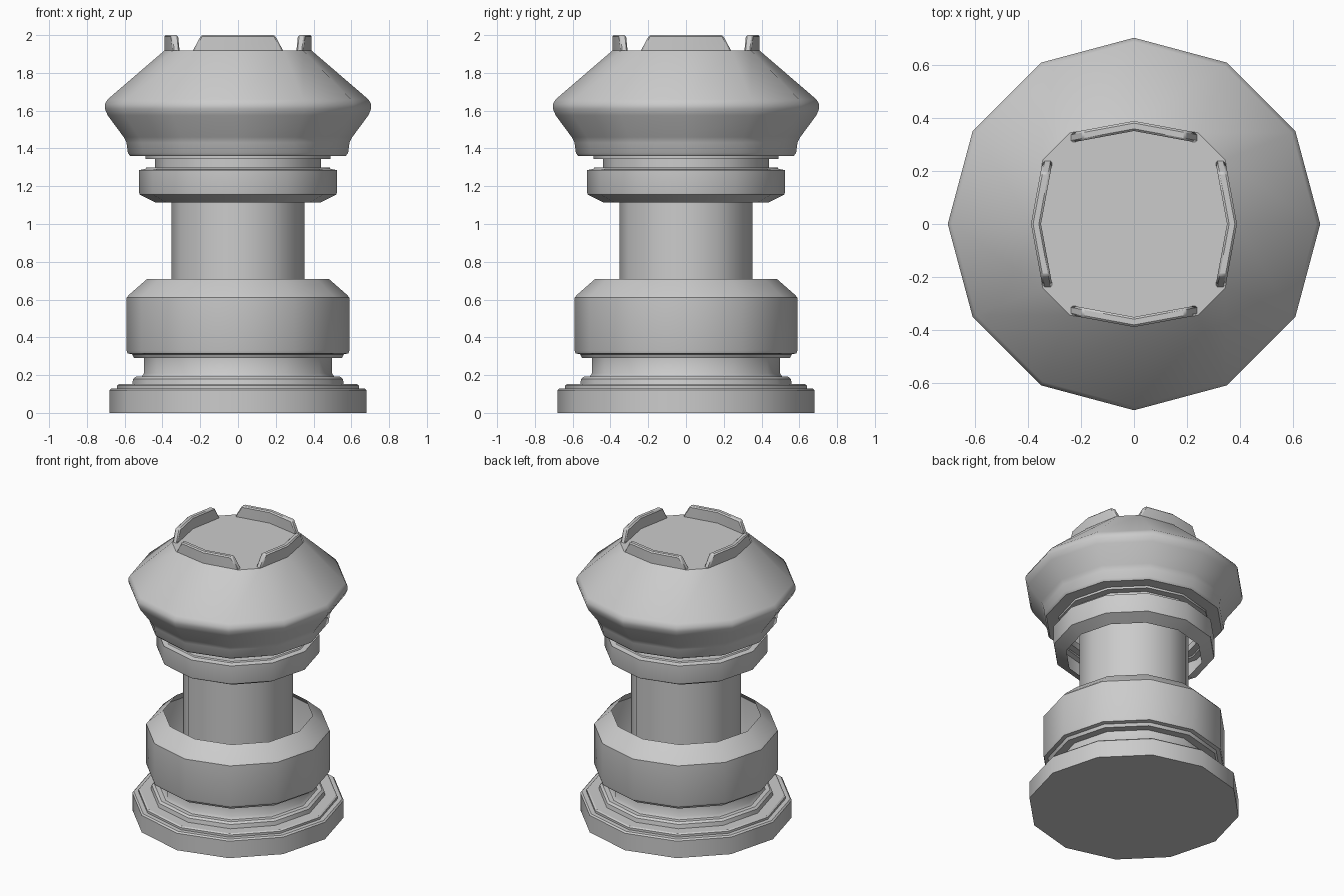
import bpy, bmesh
from math import cos, sin, pi, radians

if "Cube" in bpy.data.objects:
    bpy.data.objects.remove(bpy.data.objects["Cube"])

SIDES = 12


def finish(bm, name, angle=35):
    bmesh.ops.recalc_face_normals(bm, faces=bm.faces)
    me = bpy.data.meshes.new(name)
    bm.to_mesh(me)
    bm.free()
    ob = bpy.data.objects.new(name, me)
    bpy.context.collection.objects.link(ob)
    bpy.ops.object.select_all(action='DESELECT')
    ob.select_set(True)
    bpy.context.view_layer.objects.active = ob
    bpy.ops.object.shade_smooth_by_angle(angle=radians(angle))
    return ob


def ring_point(r, i):
    a = 2 * pi * i / SIDES
    return r * cos(a), r * sin(a)


def crown_point(i):
    # Top rim of the head: its corner points are pushed towards the diagonals
    pts = [(0.39, 0), (0.345, 0.243), (0.243, 0.345)]
    x, y = pts[i % 3]
    for _ in range((i // 3) % 4):
        x, y = -y, x
    return x, y


def lathe(name, profile, cap_bottom=False, crown_z=None):
    bm = bmesh.new()
    rings = [[bm.verts.new((*ring_point(r, i), z)) for i in range(SIDES)]
             for r, z in profile]
    if crown_z is not None:
        rings.append([bm.verts.new((*crown_point(i), crown_z)) for i in range(SIDES)])
    for a, b in zip(rings, rings[1:]):
        for i in range(SIDES):
            j = (i + 1) % SIDES
            bm.faces.new((a[i], a[j], b[j], b[i]))
    if cap_bottom:
        bm.faces.new(rings[0][::-1])
    if crown_z is not None:
        bm.faces.new(rings[-1])
    return finish(bm, name)


# Stepped base, flared foot and the open-topped lower collar
lathe("base_and_collar", [
    (0.68, 0), (0.68, 0.12), (0.67, 0.13), (0.64, 0.13), (0.64, 0.145),
    (0.63, 0.152), (0.56, 0.152), (0.555, 0.18), (0.54, 0.192), (0.51, 0.192),
    (0.497, 0.21), (0.497, 0.29), (0.55, 0.29), (0.56, 0.31), (0.585, 0.315),
    (0.59, 0.33), (0.59, 0.61), (0.575, 0.627), (0.48, 0.71)], cap_bottom=True)

# Column
lathe("column", [(0.353, 0.2), (0.353, 1.32)])

# Upper collar (open below), neck and flared head
lathe("upper_collar_and_head", [
    (0.44, 1.115), (0.52, 1.155), (0.523, 1.165), (0.523, 1.285), (0.49, 1.292),
    (0.485, 1.3), (0.44, 1.3), (0.44, 1.345), (0.49, 1.345), (0.49, 1.36),
    (0.57, 1.36), (0.583, 1.375), (0.59, 1.43), (0.605, 1.46), (0.69, 1.575),
    (0.705, 1.61), (0.705, 1.635), (0.69, 1.66)], crown_z=1.918)

# Four battlements, each bent over two sides of the crown
for k in range(4):
    bm = bmesh.new()
    sections = []
    for i in (-1, 0, 1):
        along = i * 0.243
        out = 0.345 if i else 0.39
        top_along = i * 0.195
        top_out = 0.354 if i else 0.39
        sec = [(out, along, 1.91), (top_out, top_along, 2.0),
               (top_out - 0.038, top_along, 2.0), (out - 0.038, along, 1.91)]
        sections.append([bm.verts.new(p) for p in sec])
    for a, b in zip(sections, sections[1:]):
        for i in range(4):
            j = (i + 1) % 4
            bm.faces.new((a[i], b[i], b[j], a[j]))
    bm.faces.new(sections[0])
    bm.faces.new(sections[-1][::-1])
    ob = finish(bm, f"battlement_{k + 1}", 25)
    ob.rotation_euler.z = k * pi / 2
    bev = ob.modifiers.new("soft_edges", 'BEVEL')
    bev.width = 0.008
    bev.segments = 1
    bev.limit_method = 'ANGLE'
    bev.angle_limit = radians(40)
